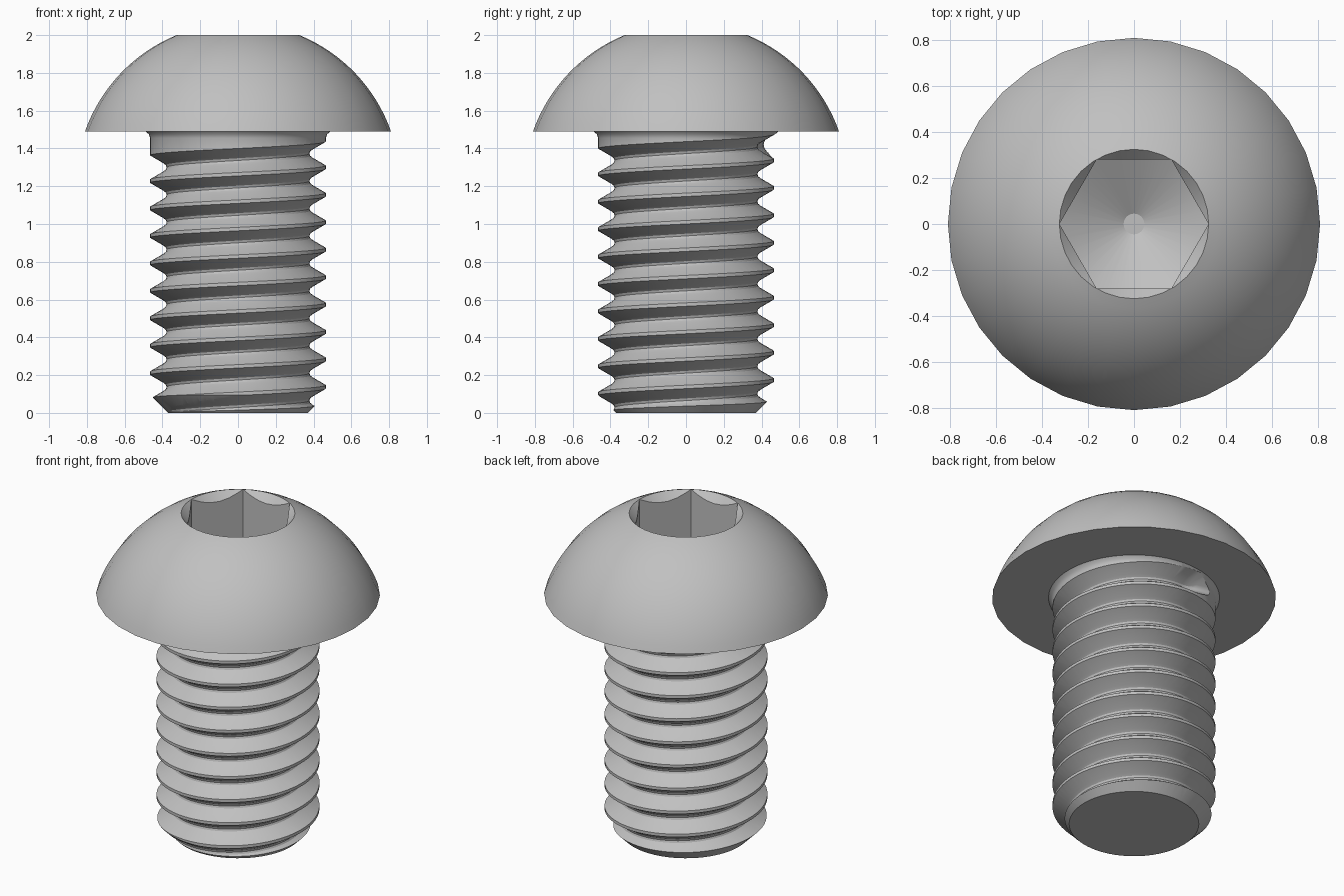
import bpy
import bmesh
import math

cube = bpy.data.objects.get("Cube")
if cube:
    bpy.data.objects.remove(cube, do_unlink=True)

TAU = 2 * math.pi
PITCH = 0.1453
SHANK_TOP = 1.49
GROOVE_Z = 1.3727          # height of the last groove at the +x side

steel = bpy.data.materials.new("grey steel")
steel.use_nodes = True
COLOUR = (0.53, 0.53, 0.53, 1)
steel.diffuse_color = COLOUR
steel.node_tree.nodes["Principled BSDF"].inputs["Base Color"].default_value = COLOUR


def finish(bm, name):
    bmesh.ops.remove_doubles(bm, verts=bm.verts[:], dist=1e-5)
    bmesh.ops.dissolve_degenerate(bm, edges=bm.edges[:], dist=1e-5)
    bmesh.ops.recalc_face_normals(bm, faces=bm.faces[:])
    mesh = bpy.data.meshes.new(name)
    bm.to_mesh(mesh)
    bm.free()
    mesh.materials.append(steel)
    obj = bpy.data.objects.new(name, mesh)
    bpy.context.collection.objects.link(obj)
    return obj


def lathe(name, profile, sides):
    """Revolve (radius, height) points around z."""
    bm = bmesh.new()
    verts = [bm.verts.new((r, 0, z)) for r, z in profile]
    edges = [bm.edges.new(pair) for pair in zip(verts, verts[1:])]
    bmesh.ops.spin(bm, geom=verts + edges, cent=(0, 0, 0), axis=(0, 0, 1),
                   angle=TAU, steps=sides)
    return finish(bm, name)


def activate(obj):
    bpy.ops.object.select_all(action="DESELECT")
    obj.select_set(True)
    bpy.context.view_layer.objects.active = obj


def combine(obj, tool, operation):
    mod = obj.modifiers.new("cut", "BOOLEAN")
    mod.operation = operation
    mod.solver = "EXACT"
    mod.object = tool
    activate(obj)
    bpy.ops.object.modifier_apply(modifier=mod.name)
    bpy.data.objects.remove(tool, do_unlink=True)


def smooth(obj, degrees):
    activate(obj)
    bpy.ops.object.shade_smooth_by_angle(angle=math.radians(degrees))


# Domed head: spherical arc with a countersunk rim at the top
centre_z, rim, top_rim = 1.205, 0.81, 0.325
radius = math.hypot(rim, SHANK_TOP - centre_z)
low = math.acos(rim / radius)
high = math.acos(top_rim / radius)
STEPS = 16
profile = [(0, SHANK_TOP)]
for i in range(STEPS + 1):
    a = low + (high - low) * i / STEPS
    profile.append((radius * math.cos(a), centre_z + radius * math.sin(a)))
profile += [(0.27, 1.94), (0, 1.94)]
head = lathe("domed_head", profile, 32)

# Hexagonal socket ending in a blunt drilled cone
socket = lathe("socket_cutter", [(0, 1.4), (0.3245, 1.4), (0.3245, 2.1), (0, 2.1)], 6)
drill = lathe("drill_cutter", [(0, 1.535), (0.045, 1.535), (0.4, 1.74),
                               (0.4, 2.2), (0, 2.2)], 32)
combine(socket, drill, "INTERSECT")
combine(head, socket, "DIFFERENCE")
smooth(head, 25)

# Helical groove section: (axial offset, radius), mirrored about the root
half = [(0.0693, 0.475), (0.024, 0.397), (0.012, 0.382)]
section = [(-PITCH / 2, 0.481)] + [(-o, r) for o, r in half]
section += [(0, 0.378)] + [(o, r) for o, r in reversed(half)]
curve = section + [(PITCH / 2, 0.481)]


def thread_radius(theta, z):
    u = z - GROOVE_Z - PITCH * theta / TAU
    turn = math.floor(u / PITCH + 0.5 + 1e-6)
    u -= turn * PITCH
    r = curve[0][1]
    for (a, ra), (b, rb) in zip(curve, curve[1:]):
        if a <= u <= b:
            r = ra + (rb - ra) * (u - a) / (b - a)
    # The groove runs out just below the head
    fade = (theta + turn * TAU - math.radians(100)) / math.radians(35)
    return r + (0.55 - r) * min(1, max(0, fade))


def threaded_rod(name, sides, bottom, top):
    bm = bmesh.new()
    count = len(section)
    rows = [(k, o) for k in range(-12, 4) for o, _ in section]
    columns = []
    for i in range(sides + 1):
        theta = TAU * i / sides
        column = []
        for k, o in rows:
            z = GROOVE_Z + PITCH * (theta / TAU + k) + o
            z = min(top, max(bottom, z))
            wrapped = theta if i < sides else 0
            r = thread_radius(wrapped, z)
            column.append(bm.verts.new((r * math.cos(theta), r * math.sin(theta), z)))
        columns.append(column)
    # The last column meets the first one a full turn higher
    for i in range(sides):
        a, b = columns[i], columns[i + 1]
        for j in range(len(rows) - 1):
            bm.faces.new((a[j], b[j], b[j + 1], a[j + 1]))
    bmesh.ops.remove_doubles(bm, verts=bm.verts[:], dist=1e-5)
    bmesh.ops.dissolve_degenerate(bm, edges=bm.edges[:], dist=1e-5)
    ends = [e for e in bm.edges if e.is_boundary]
    bmesh.ops.holes_fill(bm, edges=ends, sides=0)
    return finish(bm, name)


# Shank: chamfered tip and a fillet under the head, trimmed by the thread
shank = lathe("threaded_shank", [(0, 0), (0.37, 0), (0.465, 0.095), (0.465, 1.455),
                                 (0.472, 1.475), (0.488, SHANK_TOP),
                                 (0.488, 1.5), (0, 1.5)], 64)
combine(shank, threaded_rod("thread_cutter", 64, -0.06, 1.56), "INTERSECT")
smooth(shank, 28)
